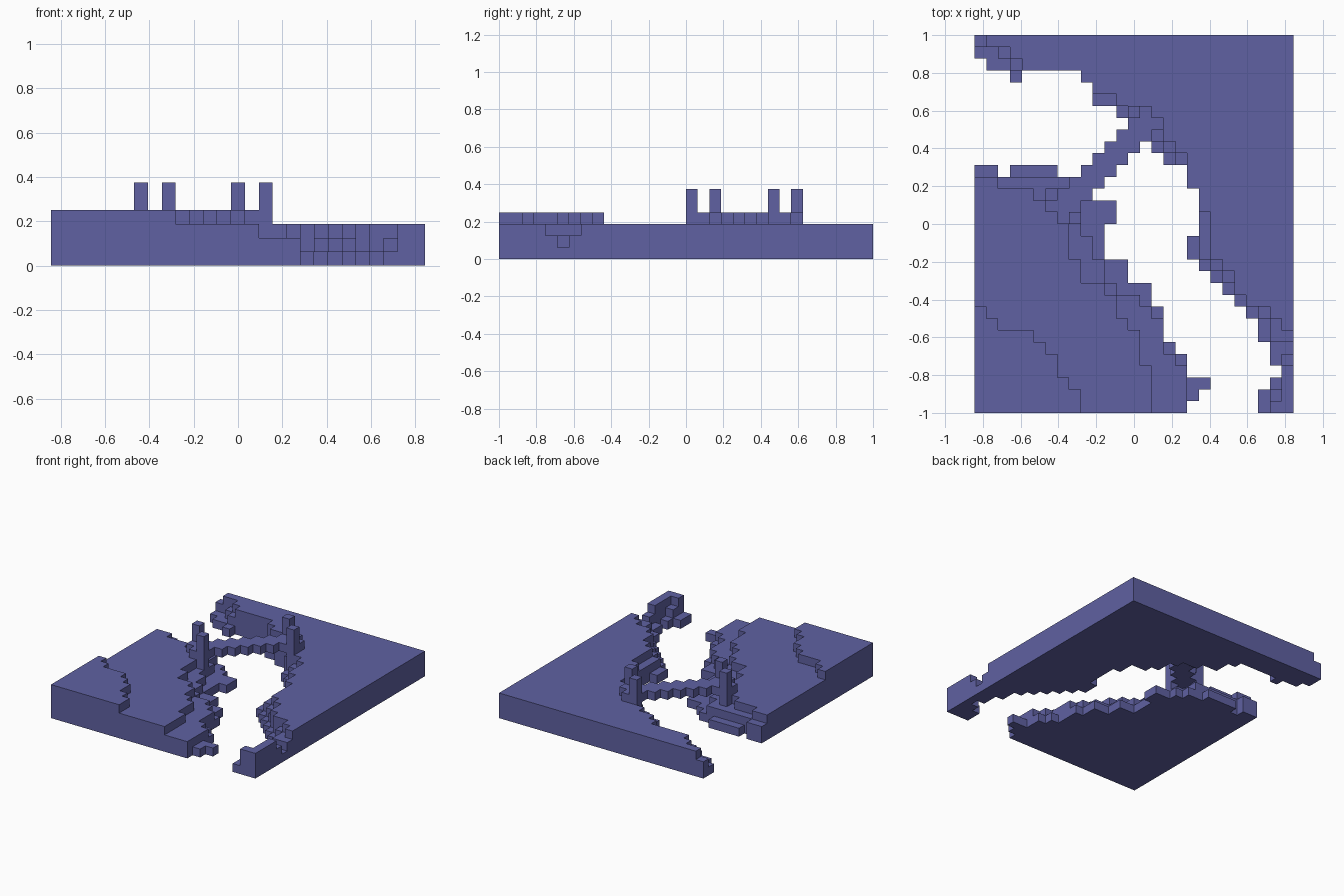
import bpy
import bmesh
from mathutils import Vector

# Remove the default cube only
default_cube = bpy.data.objects.get("Cube")
if default_cube:
    bpy.data.objects.remove(default_cube, do_unlink=True)

COLUMNS, ROWS = 27, 32
UNIT = 2 / ROWS

# The single flat colour
slate_blue = bpy.data.materials.new("slate_blue")
slate_blue.use_nodes = True
colour = (0.115, 0.12, 0.36, 1)
slate_blue.diffuse_color = colour
shader = slate_blue.node_tree.nodes["Principled BSDF"]
shader.inputs["Base Color"].default_value = colour
shader.inputs["Roughness"].default_value = 0.8


def to_world(corner):
    """Grid corner (column, row from the back, level) to model space."""
    column, row, level = corner
    return Vector((column - COLUMNS / 2, ROWS / 2 - row, level)) * UNIT


def build_blocks(name, cells):
    """Make one shell from a set of grid blocks, keeping only the outer faces."""
    bm = bmesh.new()
    corners = {}

    def vertex(corner):
        if corner not in corners:
            corners[corner] = bm.verts.new(to_world(corner))
        return corners[corner]

    for cell in cells:
        for axis in range(3):
            for side in (0, 1):
                neighbour = list(cell)
                neighbour[axis] += 2 * side - 1
                if tuple(neighbour) in cells:
                    continue
                ring = []
                for u, v in ((0, 0), (1, 0), (1, 1), (0, 1)):
                    corner = list(cell)
                    corner[axis] += side
                    corner[(axis + 1) % 3] += u
                    corner[(axis + 2) % 3] += v
                    ring.append(vertex(tuple(corner)))
                # Rows run towards the front, so the winding is mirrored
                if side:
                    ring.reverse()
                bm.faces.new(ring)
    mesh = bpy.data.meshes.new(name)
    bm.to_mesh(mesh)
    bm.free()
    mesh.materials.append(slate_blue)
    model_part = bpy.data.objects.new(name, mesh)
    bpy.context.collection.objects.link(model_part)
    return model_part


def terraces(shorelines, first_row, from_left):
    """Stack one layer per shoreline, filled from it to the outer side edge."""
    cells = set()
    for level, shoreline in enumerate(shorelines):
        # Shorter shorelines belong to the front rows
        start = ROWS - len(shoreline) if from_left else first_row
        for row, shore in enumerate(shoreline, start):
            span = range(shore) if from_left else range(shore, COLUMNS)
            cells.update((column, row, level) for column in span)
    return cells


# Left bank: lowest shore first, ending with the raised front corner
west_shores = [
    [7, 9, 10, 12, 12, 11, 11, 11, 13, 13, 15, 15, 16, 16, 16, 17, 18, 18, 20, 19, 18],
    [2, 8, 8, 9, 9, 9, 10, 10, 11, 11, 12, 14, 15, 16, 16, 16, 17, 18, 18, 18, 18],
    [0, 2, 5, 6, 7, 8, 8, 8, 9, 9, 11, 12, 12, 13, 14, 14, 14, 15, 15, 15, 15],
    [1, 2, 5, 6, 7, 7, 8, 9, 9],
]
west_cells = terraces(west_shores, 11, True)
west_cells.discard((2, 11, 0))
# The loose stone at the water's edge leaves a gap behind it
west_cells.discard((18, 30, 1))
build_blocks("west_bank", west_cells)

# Right bank, running round the back
east_shores = [
    [0, 0, 1, 9, 10, 10, 12, 14, 15, 15, 16, 18, 18, 19, 19, 19,
     19, 18, 18, 19, 20, 21, 22, 23, 24, 24, 25, 25, 26, 25, 24, 24],
    [0, 2, 3, 9, 10, 10, 12, 14, 15, 16, 17, 18, 18, 19, 19, 19,
     19, 19, 19, 20, 21, 22, 23, 24, 25, 25, 27, 26, 26, 26, 25, 25],
    [1, 3, 4, 9, 10, 12, 13, 15, 16, 17, 18, 18, 18, 19, 19, 20,
     20, 20, 20, 21, 22, 22, 23, 25, 26, 27, 27, 27, 26, 26, 26, 25],
]
east_cells = terraces(east_shores, 0, False)
east_cells.add((3, 3, 0))
build_blocks("east_bank", east_cells)

# Diagonal bridge deck, one block thick
deck_cells = {
    (column, row, 3)
    for column in range(COLUMNS)
    for row in range(ROWS)
    if 20 <= column + row <= 22 and abs(column - row) <= 8
}
build_blocks("bridge_deck", deck_cells)

# Four posts at the bridge ends
post_places = {
    "west_rear_post": (6, 13),
    "west_front_post": (8, 15),
    "east_rear_post": (13, 6),
    "east_front_post": (15, 8),
}
for post_name, (column, row) in post_places.items():
    base = next((z for z in (2, 1, 0)
                 if (column, row, z) in west_cells | east_cells), -1) + 1
    build_blocks(post_name, {(column, row, z) for z in range(base, 6)})
